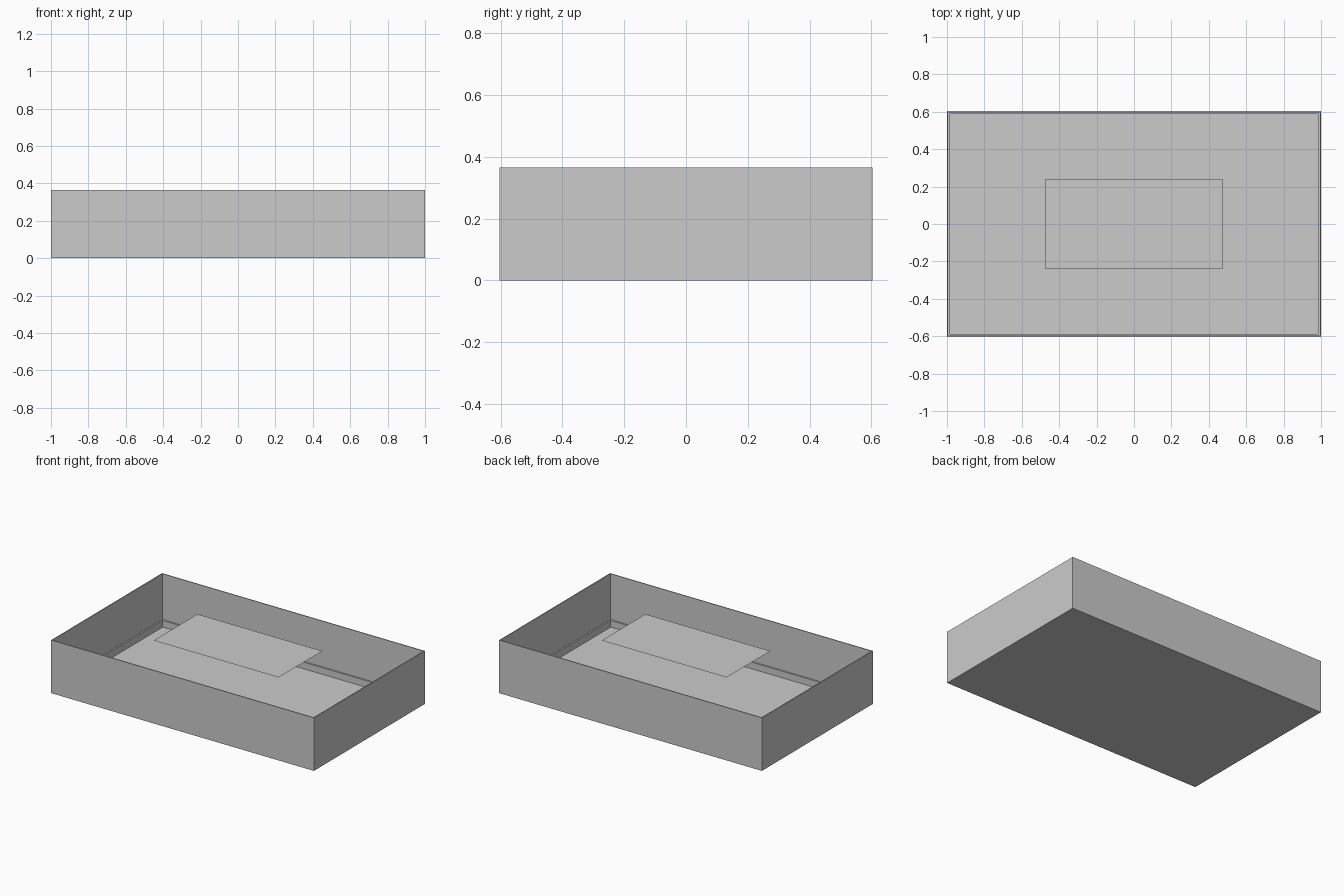
import bpy

if "Cube" in bpy.data.objects:
    bpy.data.objects.remove(bpy.data.objects["Cube"])


def box(name, x0, x1, y0, y1, z0, z1):
    bpy.ops.mesh.primitive_cube_add(size=1, location=((x0 + x1) / 2, (y0 + y1) / 2, (z0 + z1) / 2))
    ob = bpy.context.object
    ob.name = name
    ob.scale = (x1 - x0, y1 - y0, z1 - z0)
    bpy.ops.object.transform_apply(location=True, rotation=False, scale=True)
    return ob


X, Y, H = 1.0, 0.603, 0.365   # outer half sizes and height
T = 0.006                     # wall thickness
S, SH = 0.016, 0.05           # inner skirting depth and height

# floor
box("floor", -X, X, -Y, Y, 0, 0.004)

# walls with a low skirting strip inside
for s, n in ((-1, "left"), (1, "right")):
    a, b, c = s * X, s * (X - T), s * (X - S)
    box(n + "_wall", min(a, b), max(a, b), -Y, Y, 0, H)
    box(n + "_skirting", min(b, c), max(b, c), -Y + T, Y - T, 0.004, SH)
for s, n in ((-1, "front"), (1, "back")):
    a, b, c = s * Y, s * (Y - T), s * (Y - S)
    box(n + "_wall", -X + T, X - T, min(a, b), max(a, b), 0, H)
    box(n + "_skirting", -X + S, X - S, min(b, c), max(b, c), 0.004, SH)

# thin panel held level with the rim
bpy.ops.mesh.primitive_plane_add(size=1, location=(0, 0, H - 0.002))
panel = bpy.context.object
panel.name = "centre_panel"
panel.scale = (0.95, 0.475, 1)
bpy.ops.object.transform_apply(location=True, rotation=False, scale=True)
